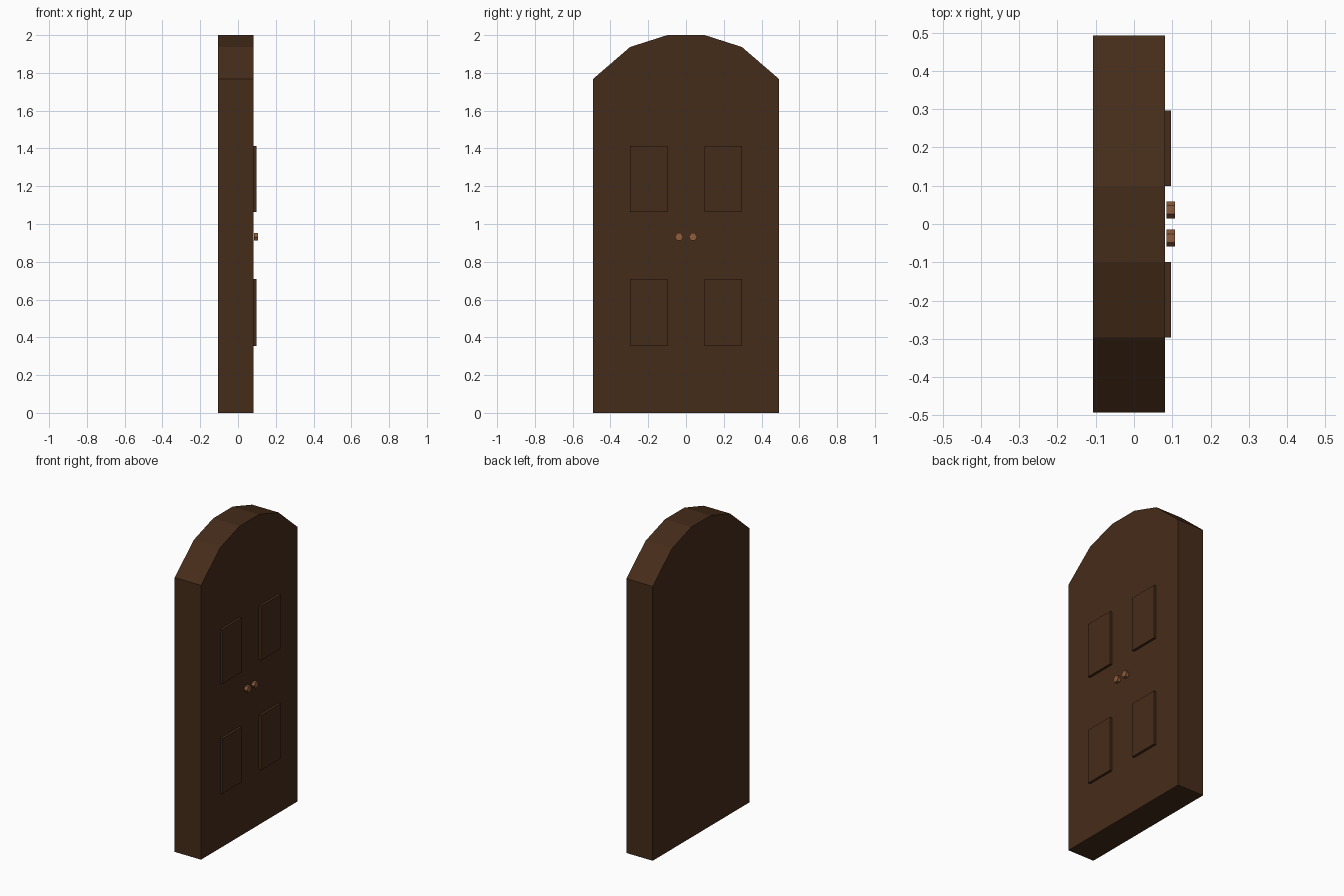
import bpy, bmesh
from math import radians

if "Cube" in bpy.data.objects:
    bpy.data.objects.remove(bpy.data.objects["Cube"])


def material(name, rgb):
    m = bpy.data.materials.new(name)
    m.diffuse_color = (*rgb, 1)
    m.use_nodes = True
    m.node_tree.nodes["Principled BSDF"].inputs["Base Color"].default_value = m.diffuse_color
    return m


wood = material("dark_wood", (0.06, 0.025, 0.01))
brass = material("bronze", (0.28, 0.11, 0.045))


def extrude_x(name, outline, x0, x1, mat):
    """Solid made from a (y, z) outline pushed from x0 to x1."""
    bm = bmesh.new()
    face = bm.faces.new([bm.verts.new((x0, y, z)) for y, z in outline])
    ext = bmesh.ops.extrude_face_region(bm, geom=[face])
    verts = [v for v in ext["geom"] if isinstance(v, bmesh.types.BMVert)]
    bmesh.ops.translate(bm, vec=(x1 - x0, 0, 0), verts=verts)
    bmesh.ops.recalc_face_normals(bm, faces=bm.faces)
    mesh = bpy.data.meshes.new(name)
    bm.to_mesh(mesh)
    bm.free()
    mesh.materials.append(mat)
    ob = bpy.data.objects.new(name, mesh)
    bpy.context.collection.objects.link(ob)
    return ob


# Door slab with a faceted arch top
half = [(0.492, 0), (0.492, 1.768), (0.296, 1.937), (0.099, 2.0)]
outline = half + [(-y, z) for y, z in reversed(half)]
extrude_x("door_slab", outline, -0.107, 0.081, wood)

# Raised panels and hexagonal knobs, one set per door leaf
for side, s in (("left", -1), ("right", 1)):
    for row, z0, z1 in (("lower", 0.355, 0.709), ("upper", 1.063, 1.413)):
        a, b = 0.099 * s, 0.296 * s
        extrude_x(f"{row}_{side}_panel", [(a, z0), (b, z0), (b, z1), (a, z1)],
                  0.081, 0.097, wood)
    bpy.ops.mesh.primitive_cylinder_add(
        vertices=6, radius=0.022, depth=0.022,
        location=(0.096, 0.037 * s, 0.932), rotation=(0, radians(90), 0))
    knob = bpy.context.object
    knob.name = f"{side}_knob"
    knob.data.materials.append(brass)
